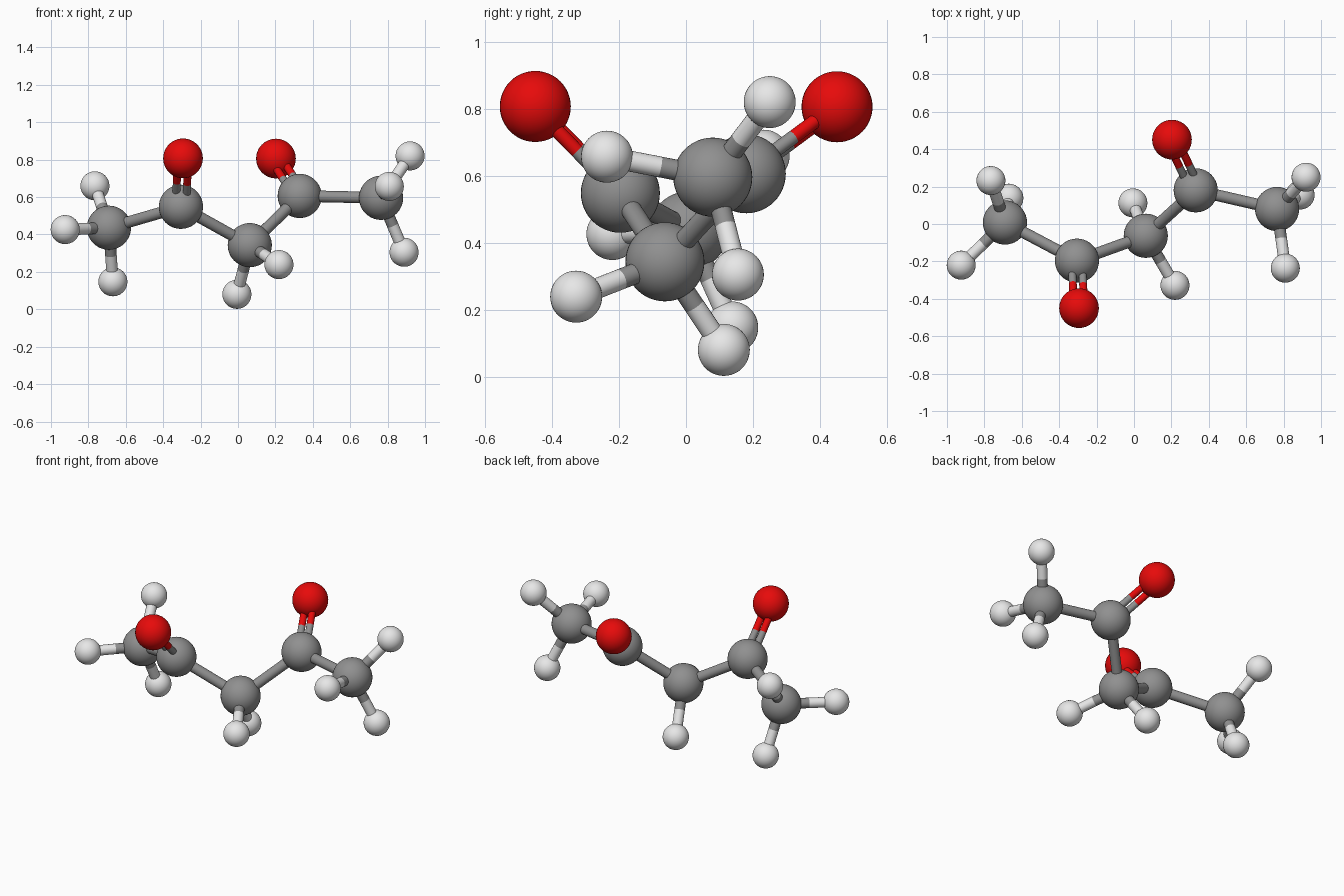
import bpy
from mathutils import Vector

cube = bpy.data.objects.get("Cube")
if cube:
    bpy.data.objects.remove(cube, do_unlink=True)


def make_material(name, rgb):
    mat = bpy.data.materials.new(name)
    mat.use_nodes = True
    mat.diffuse_color = (*rgb, 1)
    mat.node_tree.nodes["Principled BSDF"].inputs["Base Color"].default_value = (*rgb, 1)
    return mat


# Element kinds: ball radius and colour
RADIUS = {"carbon": 0.118, "oxygen": 0.106, "hydrogen": 0.0775}
COLOUR = {
    "carbon": make_material("carbon grey", (0.28, 0.28, 0.28)),
    "oxygen": make_material("oxygen red", (1.0, 0.004, 0.004)),
    "hydrogen": make_material("hydrogen white", (1.0, 1.0, 1.0)),
}

# Ball centres
ATOMS = {
    "carbon_right_end": (-0.69, 0.008, 0.436),
    "carbon_right": (-0.305, -0.196, 0.548),
    "carbon_middle": (0.063, -0.063, 0.343),
    "carbon_left": (0.33, 0.18, 0.606),
    "carbon_left_end": (0.765, 0.08, 0.596),
    "oxygen_right": (-0.294, -0.45, 0.807),
    "oxygen_left": (0.203, 0.451, 0.806),
    "hydrogen_right_top": (-0.765, 0.232, 0.66),
    "hydrogen_right_side": (-0.924, -0.22, 0.426),
    "hydrogen_right_low": (-0.669, 0.138, 0.147),
    "hydrogen_middle_back": (-0.006, 0.113, 0.08),
    "hydrogen_middle_front": (0.219, -0.328, 0.239),
    "hydrogen_left_top": (0.92, 0.25, 0.82),
    "hydrogen_left_front": (0.809, -0.236, 0.657),
    "hydrogen_left_low": (0.888, 0.155, 0.305),
}
CENTRE = {name: Vector(p) for name, p in ATOMS.items()}


def kind(name):
    return name.split("_")[0]


def finish(name, mat):
    bpy.ops.object.shade_smooth_by_angle()
    obj = bpy.context.object
    obj.name = name
    obj.data.materials.append(mat)
    return obj


def rod(name, start, end, radius, mat):
    axis = end - start
    bpy.ops.mesh.primitive_cylinder_add(
        vertices=24, radius=radius, depth=axis.length, location=(start + end) / 2,
        rotation=axis.to_track_quat("Z", "Y").to_euler())
    finish(name, mat)


def bond(a, b, radius=0.031, shift=Vector()):
    # Each half of a rod takes the colour of the ball it touches
    p, q = CENTRE[a] + shift, CENTRE[b] + shift
    mid = (p + q) / 2
    rod(f"rod_{a}_half", p, mid, radius, COLOUR[kind(a)])
    rod(f"rod_{b}_half", q, mid, radius, COLOUR[kind(b)])


def double_bond(a, b, side_1, side_2):
    # Twin thin rods lying in the plane of the neighbouring balls
    axis = (CENTRE[b] - CENTRE[a]).normalized()
    across = CENTRE[side_2] - CENTRE[side_1]
    across = (across - axis * across.dot(axis)).normalized()
    for sign in (-1, 1):
        bond(a, b, 0.021, across * sign * 0.028)


# Balls
for name, centre in CENTRE.items():
    bpy.ops.mesh.primitive_uv_sphere_add(
        segments=40, ring_count=24, radius=RADIUS[kind(name)], location=centre)
    finish(name, COLOUR[kind(name)])

# Main chain
chain = [name for name in ATOMS if kind(name) == "carbon"]
for a, b in zip(chain, chain[1:]):
    bond(a, b)

# Hydrogen rods go to the nearest carbon
for name in ATOMS:
    if kind(name) == "hydrogen":
        bond(min(chain, key=lambda c: (CENTRE[c] - CENTRE[name]).length), name)

# Double rods to the oxygens
double_bond("carbon_right", "oxygen_right", "carbon_right_end", "carbon_middle")
double_bond("carbon_left", "oxygen_left", "carbon_middle", "carbon_left_end")
